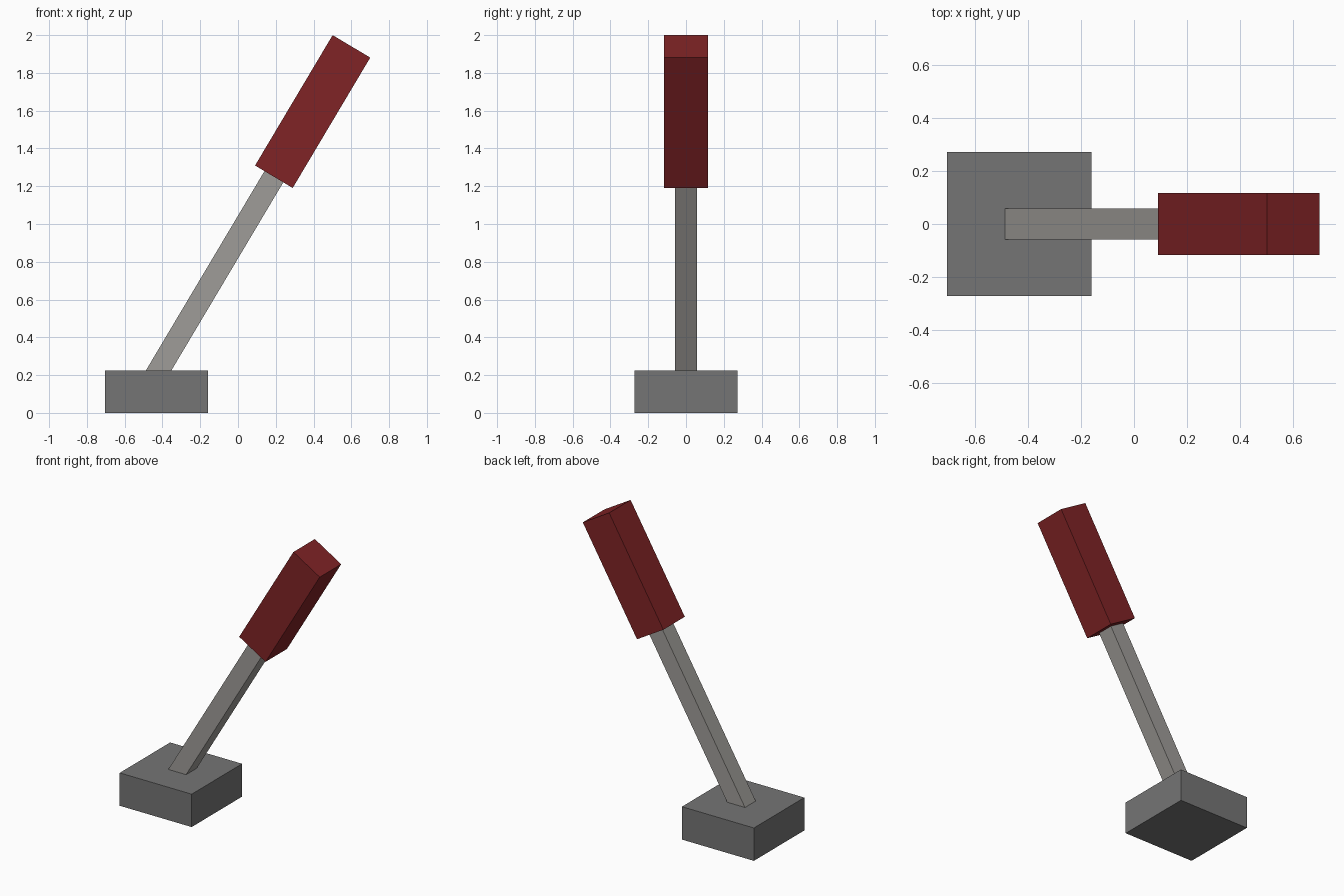
import bpy
import math
from mathutils import Vector

if "Cube" in bpy.data.objects:
    bpy.data.objects.remove(bpy.data.objects["Cube"])

TILT = math.radians(30.75)                       # lean towards +x
AXIS = Vector((math.sin(TILT), 0, math.cos(TILT)))
FOOT = Vector((-0.42, 0, 0.225))                 # where the shaft meets the base


def material(name, colour):
    mat = bpy.data.materials.new(name)
    mat.diffuse_color = (*colour, 1)
    mat.use_nodes = True
    mat.node_tree.nodes["Principled BSDF"].inputs["Base Color"].default_value = mat.diffuse_color
    return mat


def box(name, size, centre, mat, tilt=0):
    bpy.ops.mesh.primitive_cube_add(size=1, location=centre, rotation=(0, tilt, 0))
    ob = bpy.context.object
    ob.name = name
    ob.scale = size
    ob.data.materials.append(mat)
    return ob


def lever_box(name, width, start, end, mat):
    """Square bar along the tilted axis, between two distances from the foot."""
    return box(name, (width, width, end - start), FOOT + AXIS * (start + end) / 2, mat, TILT)


dark_grey = material("dark grey", (0.178, 0.178, 0.178))
light_grey = material("warm light grey", (0.345, 0.335, 0.315))
red = material("dark red", (0.216, 0.017, 0.019))

# Base block
box("base", (0.545, 0.545, 0.225), (-0.4325, 0, 0.1125), dark_grey)

# Tilted shaft, sunk slightly into the base and the grip
lever_box("shaft", 0.116, -0.12, 1.25, light_grey)

# Grip on the upper end
lever_box("grip", 0.232, 1.193, 1.996, red)
